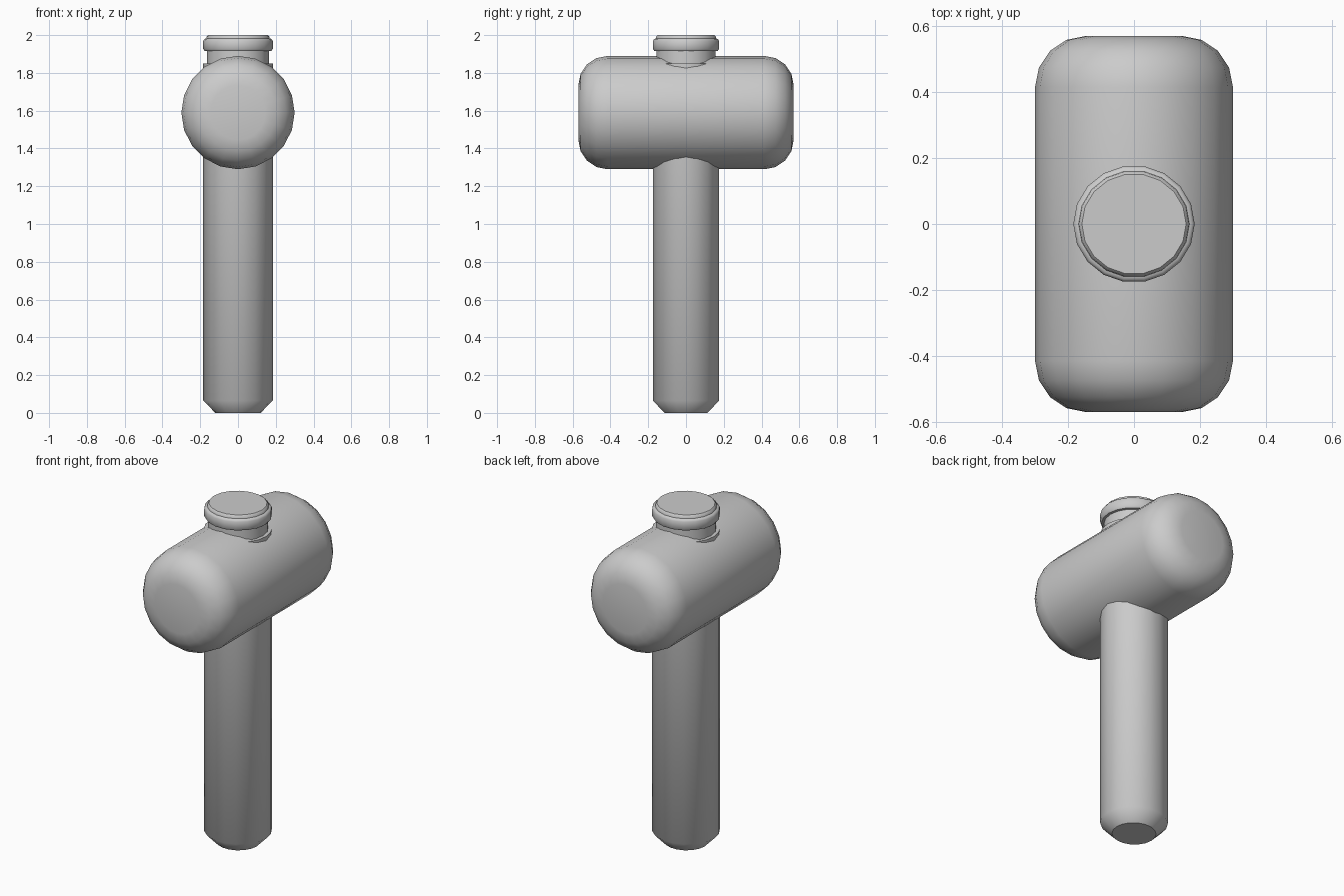
import bpy
from math import sin, cos, pi, radians

if "Cube" in bpy.data.objects:
    bpy.data.objects.remove(bpy.data.objects["Cube"])


def lathe(name, profile, sides, sharp, squash=1.0):
    """Revolve (radius, height) points about z, with flat n-gon ends."""
    verts = [(r * cos(2 * pi * i / sides), r * squash * sin(2 * pi * i / sides), z)
             for r, z in profile for i in range(sides)]
    faces = [(k * sides + i, k * sides + (i + 1) % sides,
              (k + 1) * sides + (i + 1) % sides, (k + 1) * sides + i)
             for k in range(len(profile) - 1) for i in range(sides)]
    faces.append(tuple(reversed(range(sides))))
    faces.append(tuple(range(len(verts) - sides, len(verts))))
    mesh = bpy.data.meshes.new(name)
    mesh.from_pydata(verts, [], faces)
    obj = bpy.data.objects.new(name, mesh)
    bpy.context.collection.objects.link(obj)
    bpy.ops.object.select_all(action='DESELECT')
    obj.select_set(True)
    bpy.context.view_layer.objects.active = obj
    bpy.ops.object.shade_smooth_by_angle(angle=radians(sharp))
    return obj


# Handle: chamfered foot, long grip, shoulder, neck and end knob
handle = [(0.12, 0), (0.184, 0.065), (0.184, 1.85), (0.164, 1.85),
          (0.164, 1.915), (0.177, 1.917), (0.184, 1.927), (0.184, 1.97),
          (0.177, 1.98), (0.168, 1.982), (0.166, 1.992), (0.158, 2.0)]
lathe("handle", handle, 18, 45.2, 0.965)

# Head: barrel lying along y with rounded rims
bevel = 0.155
rim = [(0.3 - bevel + bevel * sin(a), 0.57 - bevel + bevel * cos(a))
       for a in (i * pi / 8 for i in range(5))]
head = lathe("hammer_head", [(r, -y) for r, y in rim] + rim[::-1], 20, 40)
head.location.z = 1.59
head.rotation_euler.x = pi / 2
